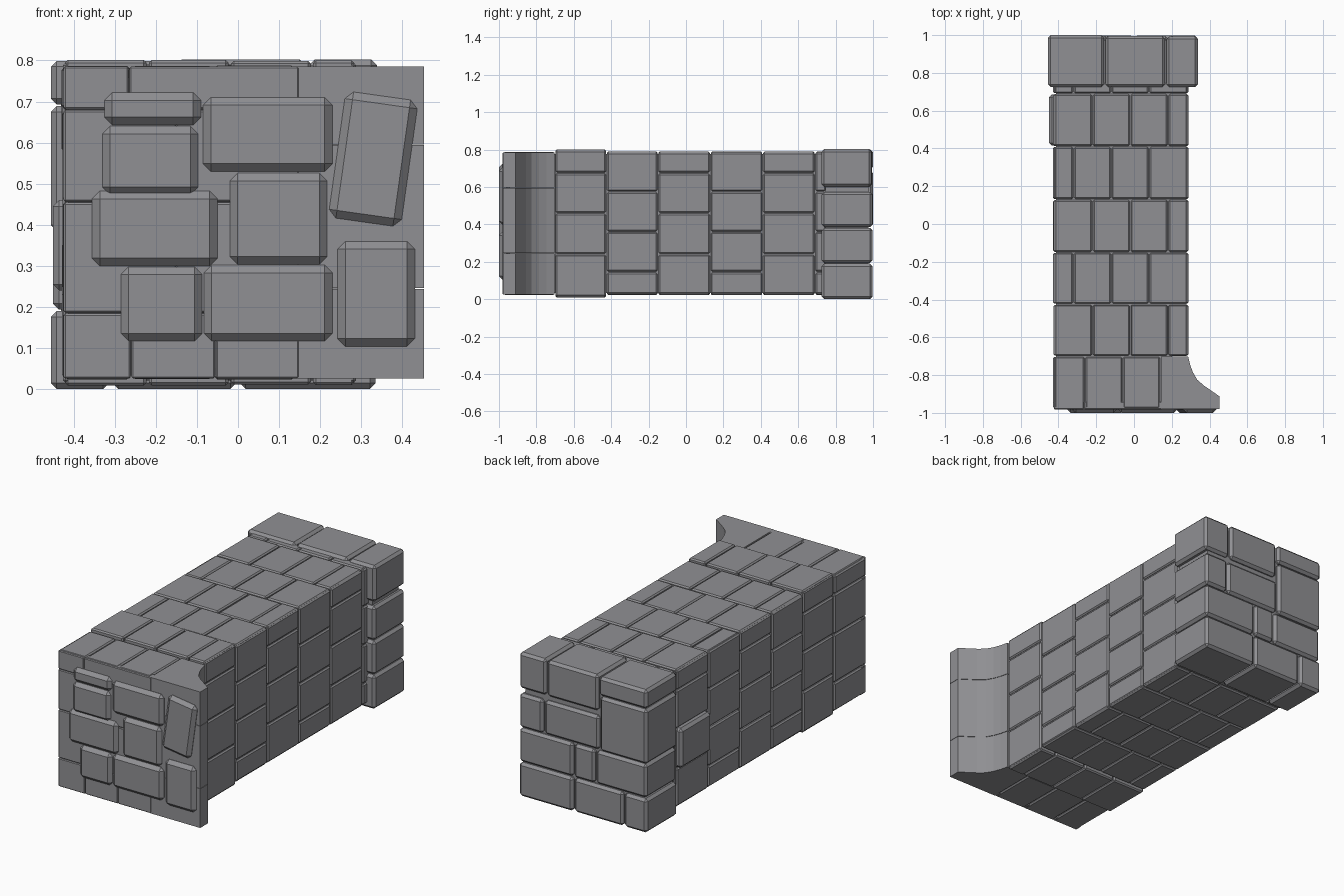
import bpy, bmesh, math, random
from mathutils import Matrix, Vector

if "Cube" in bpy.data.objects:
    bpy.data.objects.remove(bpy.data.objects["Cube"])

random.seed(4)
stone = bpy.data.materials.new("grey stone")
stone.diffuse_color = (0.28, 0.28, 0.295, 1)
stone.use_nodes = True
stone.node_tree.nodes["Principled BSDF"].inputs["Base Color"].default_value = stone.diffuse_color


def add_block(bm, x0, x1, y0, y1, z0, z1, bevel=0.0, tilt=0.0):
    """Box between limits with chamfered edges, optionally tilted about y."""
    c = Vector(((x0 + x1) / 2, (y0 + y1) / 2, (z0 + z1) / 2))
    m = (Matrix.Translation(c) @ Matrix.Rotation(tilt, 4, 'Y')
         @ Matrix.Diagonal((x1 - x0, y1 - y0, z1 - z0, 1)))
    vs = bmesh.ops.create_cube(bm, size=1, matrix=m)["verts"]
    if bevel:
        edges = list({e for v in vs for e in v.link_edges})
        bmesh.ops.bevel(bm, geom=edges, offset=bevel, segments=1,
                        affect='EDGES', clamp_overlap=True)


def finish(bm, name):
    bmesh.ops.recalc_face_normals(bm, faces=bm.faces)
    me = bpy.data.meshes.new(name)
    bm.to_mesh(me)
    bm.free()
    me.materials.append(stone)
    ob = bpy.data.objects.new(name, me)
    bpy.context.collection.objects.link(ob)
    return ob


def pairs(a):
    return zip(a[:-1], a[1:])


XL, XR = -0.425, 0.287
T, G, B = 0.035, 0.003, 0.007      # plate thickness, half gap, chamfer

# Solid core behind the masonry
bm = bmesh.new()
add_block(bm, XL + 0.012, XR - 0.008, -0.70, 0.75, 0.034, 0.777)
add_block(bm, XL + 0.012, 0.20, -0.970, -0.69, 0.034, 0.777)
finish(bm, "wall_core")

# Courses of facing stones along the wall
edges_y = [-0.978, -0.70, -0.425, -0.15, 0.13, 0.41, 0.69, 0.75]
for i, (y0, y1) in enumerate(pairs(edges_y)):
    bm = bmesh.new()
    first = i == 0
    even = i % 2 == 1
    lo, hi = (0.012, 0.798) if i == 1 else (0.025, 0.786)
    right = 0.14 if first else XR
    if first:
        xs = [XL, -0.26, -0.06, 0.14]
        zs = [lo, 0.185, 0.455, 0.68, hi]
    elif even:
        xs = [XL, -0.22, -0.02, 0.18, right]
        zs = [lo, 0.24, 0.46, 0.675, hi]
    else:
        xs = [XL, -0.32, -0.12, 0.08, right]
        zs = [lo, 0.145, 0.36, 0.575, hi]
    for a, b in pairs(xs):
        a2 = a + (0.004 if a == XL else G)
        b2 = b - (0.004 if b == XR else G)
        j = random.uniform(0, 0.004)
        add_block(bm, a2, b2, y0 + G, y1 - G, hi - T, hi + j, B)
        add_block(bm, a2, b2, y0 + G, y1 - G, lo - j, lo + T, B)
    for a, b in pairs(zs):
        j = random.uniform(0, 0.004)
        add_block(bm, XL - j, XL + T, y0 + G, y1 - G, a + G, b - G, B)
        if not first:
            add_block(bm, XR - T, XR + j / 2, y0 + G, y1 - G, a + G, b - G, B)
    finish(bm, f"wall_course_{i + 1}")

# Single stone standing proud on the left side
bm = bmesh.new()
add_block(bm, -0.45, -0.40, 0.415, 0.685, 0.24, 0.46, 0.015)
finish(bm, "proud_side_stone")

# Flared front right corner, in three stacked stones
profile = [(0.143, -0.979), (0.452, -0.979), (0.452, -0.912), (0.37, -0.855),
           (0.335, -0.825), (0.312, -0.785), (0.297, -0.745), (XR, -0.702),
           (0.143, -0.702)]
bm = bmesh.new()
for z0, z1 in pairs([0.025, 0.245, 0.595, 0.786]):
    f = bm.faces.new([bm.verts.new((x, y, z0 + 0.001)) for x, y in profile])
    ext = bmesh.ops.extrude_face_region(bm, geom=[f])["geom"]
    bmesh.ops.translate(bm, vec=(0, 0, z1 - z0 - 0.002),
                        verts=[v for v in ext if isinstance(v, bmesh.types.BMVert)])
    bm.faces.new([v for v in reversed(f.verts)]) if not f.is_valid else None
finish(bm, "flared_corner")

# Flat facing on the front
bm = bmesh.new()
for z0, z1, xs in [(0.025, 0.185, (XL, -0.26, -0.055, 0.15)),
                   (0.185, 0.455, (XL, -0.15, 0.15)),
                   (0.455, 0.68, (XL, -0.15, 0.15)),
                   (0.68, 0.786, (XL, -0.265, 0.15))]:
    for a, b in pairs(xs):
        add_block(bm, a + 0.001, b - 0.001, -0.981, -0.94, z0 + 0.001, z1 - 0.001, 0.004)
finish(bm, "front_facing")

# Raised stones on the front
bm = bmesh.new()
for x0, x1, z0, z1, tilt in [
        (-0.325, -0.09, 0.643, 0.722, 0), (-0.33, -0.097, 0.473, 0.64, 0),
        (-0.355, -0.05, 0.30, 0.482, 0), (-0.285, -0.087, 0.117, 0.298, 0),
        (-0.085, 0.23, 0.53, 0.71, 0), (-0.02, 0.217, 0.304, 0.526, 0),
        (-0.083, 0.23, 0.117, 0.302, 0), (0.242, 0.43, 0.104, 0.36, 0),
        (0.24, 0.418, 0.405, 0.715, 8)]:
    add_block(bm, x0, x1, -1.0, -0.94, z0, z1, 0.019, math.radians(tilt))
finish(bm, "front_raised_stones")

# End cap of large chamfered blocks
bm = bmesh.new()
add_block(bm, -0.43, 0.31, 0.745, 0.975, 0.025, 0.775)
finish(bm, "end_cap_core")
bm = bmesh.new()
for z0, z1, xs in [(0.0, 0.191, (-0.455, -0.31, 0.0, 0.335)),
                   (0.193, 0.382, (-0.45, -0.135, 0.0, 0.335)),
                   (0.384, 0.575, (-0.16, 0.185, 0.335)),
                   (0.60, 0.803, (-0.155, 0.168, 0.338)),
                   (0.384, 0.69, (-0.455, -0.16)),
                   (0.692, 0.80, (-0.455, -0.155))]:
    for a, b in pairs(xs):
        add_block(bm, a + (0 if a < -0.4 else 0.004), b - (0 if b > 0.3 else 0.004),
                  0.725, 1.0 - random.uniform(0, 0.008), z0 + 0.001, z1 - 0.001, 0.014)
finish(bm, "end_cap_blocks")
